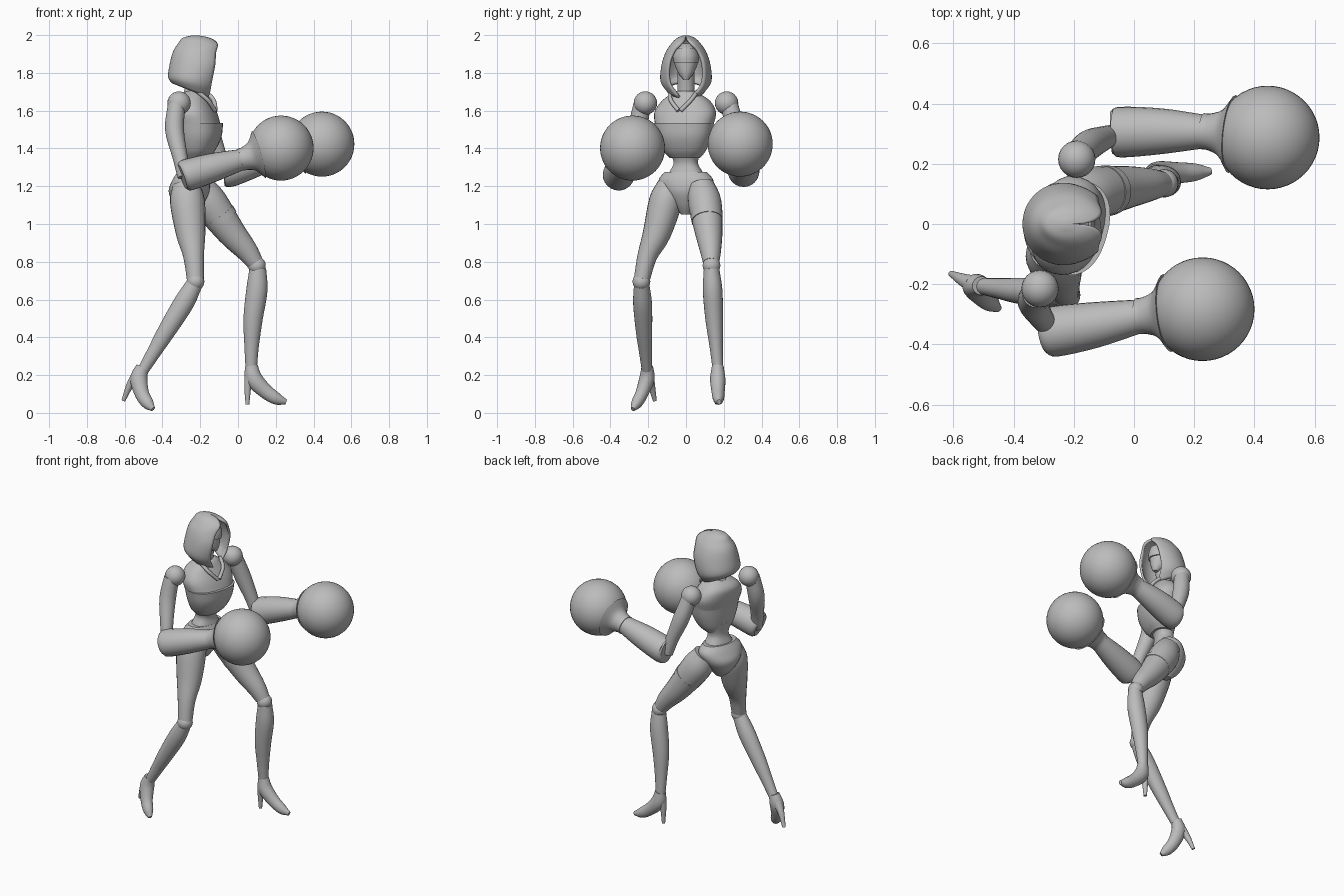
import bpy, bmesh, math
from mathutils import Vector, Matrix

if "Cube" in bpy.data.objects:
    bpy.data.objects.remove(bpy.data.objects["Cube"], do_unlink=True)

grey = bpy.data.materials.new("plain grey")
grey.use_nodes = True
grey.diffuse_color = (0.5, 0.5, 0.5, 1)
grey.node_tree.nodes["Principled BSDF"].inputs["Base Color"].default_value = (0.5, 0.5, 0.5, 1)

SIDES = 24
TWIST = Matrix.Rotation(math.radians(-16), 3, "Z")


def finish(name, bm, angle=40):
    """Turn a bmesh into a smooth shaded object."""
    bmesh.ops.recalc_face_normals(bm, faces=bm.faces)
    mesh = bpy.data.meshes.new(name)
    bm.to_mesh(mesh)
    bm.free()
    mesh.materials.append(grey)
    ob = bpy.data.objects.new(name, mesh)
    bpy.context.collection.objects.link(ob)
    bpy.ops.object.select_all(action="DESELECT")
    ob.select_set(True)
    bpy.context.view_layer.objects.active = ob
    bpy.ops.object.shade_smooth_by_angle(angle=math.radians(angle))
    return ob


def smooth_path(rows, steps=4):
    """Catmull-Rom interpolation through rows of numbers."""
    rows = [Vector(r) for r in rows]
    if len(rows) < 3:
        return rows
    ends = [rows[0] * 2 - rows[1]] + rows + [rows[-1] * 2 - rows[-2]]
    out = []
    for a, b, c, d in zip(ends, ends[1:], ends[2:], ends[3:]):
        for i in range(steps):
            t = i / steps
            out.append(b + (c - a) * (t / 2) + (a * 2 - b * 5 + c * 4 - d) * (t * t / 2)
                       + (b * 3 - a - c * 3 + d) * (t ** 3 / 2))
    return out + [rows[-1]]


def bridge(bm, rings, closed=True):
    loops = [[bm.verts.new(p) for p in ring] for ring in rings]
    for low, high in zip(loops, loops[1:]):
        n = len(low)
        for i in range(n if closed else n - 1):
            j = (i + 1) % n
            bm.faces.new((low[i], low[j], high[j], high[i]))
    return loops


def loft(name, rings):
    bm = bmesh.new()
    loops = bridge(bm, rings)
    bm.faces.new(loops[0])
    bm.faces.new(loops[-1])
    return finish(name, bm)


def limb(name, rows, wide=1.0):
    """Round section swept along rows of x, y, z, radius."""
    path = smooth_path(rows)
    pts = [Vector(p[:3]) for p in path]
    rings = []
    for i, p in enumerate(pts):
        along = (pts[min(i + 1, len(pts) - 1)] - pts[max(i - 1, 0)]).normalized()
        side = Vector((0, 1, 0))
        side = (side - along * side.dot(along)).normalized()
        up = along.cross(side)
        r = max(path[i][3], 0.004)
        rings.append([p + side * (r * wide * math.cos(a)) + up * (r * math.sin(a))
                      for a in (math.tau * k / SIDES for k in range(SIDES))])
    return loft(name, rings)


def body(name, rows, centre, turn=TWIST, power=0.85):
    """Level sections given as height, forward offset, depth radius, width radius."""
    def bend(v):
        return math.copysign(abs(v) ** power, v)
    rings = []
    for z, off, depth, width in smooth_path(rows):
        rings.append([turn @ Vector((off + depth * bend(math.cos(a)), width * bend(math.sin(a)), 0))
                      + Vector((centre, 0, z))
                      for a in (math.tau * k / 32 for k in range(32))])
    return loft(name, rings)


def ball(name, at, r, seg=32):
    bm = bmesh.new()
    bmesh.ops.create_uvsphere(bm, u_segments=seg, v_segments=seg // 2, radius=r,
                              matrix=Matrix.Translation(at))
    return finish(name, bm)


# Torso
body("bodice", [(1.35, .02, .06, .08), (1.39, .03, .085, .115), (1.46, .04, .107, .145),
                (1.535, .04, .115, .16)], -.24)
body("upper_chest", [(1.52, .035, .108, .155), (1.59, .015, .105, .165), (1.65, .0, .09, .13),
                     (1.69, .01, .06, .075), (1.705, .015, .04, .05)], -.24)
body("abdomen", [(1.2, 0, .08, .11), (1.27, 0, .066, .09), (1.33, .005, .055, .064),
                 (1.41, .02, .08, .1)], -.24)
body("pelvis", [(1.05, .0, .03, .025), (1.1, -.01, .075, .07), (1.17, -.01, .105, .125),
                (1.23, 0, .092, .148), (1.275, .005, .07, .115)], -.25, power=.95)

# Collar straps forming a V on the chest
for s in (-1, 1):
    ends = [TWIST @ Vector((x, s * y, 0)) + Vector((-.24, 0, z))
            for x, y, z in ((.125, .006, 1.6), (.1, .055, 1.655), (.05, .075, 1.7))]
    limb("collar_strap", [(*e, .011) for e in ends])

# Neck and face
limb("neck", [(-.25, 0, 1.64, .055), (-.235, 0, 1.72, .045), (-.22, 0, 1.82, .045)])
body("face", [(1.765, .045, .015, .014), (1.8, .02, .05, .042), (1.86, 0, .075, .064),
              (1.92, 0, .072, .06), (1.955, -.01, .04, .03)], -.215, Matrix.Identity(3), 1)
body("visor", [(1.855, .004, .08, .066), (1.89, .002, .082, .068), (1.93, 0, .072, .058)],
     -.215, Matrix.Identity(3), 1)

# Hood: height, tilt, centre, depth, width, half angle of the opening
hood_rows = [(1.705, .04, -.25, .1, .1, 22), (1.755, .022, -.24, .13, .135, 40),
             (1.84, 0, -.22, .143, .13, 46), (1.91, 0, -.215, .13, .108, 40),
             (1.955, 0, -.208, .11, .078, 24), (1.985, 0, -.22, .073, .048, 6),
             (1.999, 0, -.225, .015, .012, 0)]
rings = []
for z, tilt, cx, depth, width, gap in smooth_path(hood_rows):
    gap = math.radians(max(gap, 0))
    angles = [gap + (math.tau - 2 * gap) * k / 36 for k in range(37)]
    rings.append([(cx + depth * math.cos(a), width * math.sin(a), z - tilt * math.cos(a))
                  for a in angles])
bm = bmesh.new()
loops = bridge(bm, rings, closed=False)
bm.faces.new(loops[-1])
bmesh.ops.remove_doubles(bm, verts=bm.verts, dist=.0005)
hood = finish("hood", bm, 50)
shell = hood.modifiers.new("thickness", "SOLIDIFY")
shell.thickness = .014
shell.offset = -1

# Arms: shoulder ball, upper arm, forearm with flared cuff, round glove
arms = {
    "right": ((-.312, -.215, 1.64), (.228, -.283, 1.402),
              [(-.325, -.232, 1.635, .046), (-.336, -.26, 1.5, .05), (-.308, -.31, 1.36, .04),
               (-.285, -.34, 1.25, .035)],
              [(-.295, -.362, 1.25, .07), (-.265, -.357, 1.26, .084), (-.13, -.335, 1.3, .076),
               (.025, -.305, 1.343, .055)]),
    "left": ((-.19, .215, 1.64), (.444, .287, 1.423),
             [(-.185, .228, 1.635, .046), (-.15, .262, 1.5, .05), (-.1, .285, 1.36, .04),
              (-.07, .295, 1.26, .035)],
             [(-.075, .304, 1.275, .07), (-.045, .305, 1.28, .084), (.09, .308, 1.325, .076),
              (.24, .307, 1.37, .055)]),
}
for side, (shoulder, glove, upper, fore) in arms.items():
    ball(side + "_shoulder", shoulder, .062, 24)
    limb(side + "_upper_arm", upper)
    limb(side + "_forearm", fore)
    ball(side + "_glove", glove, .172, 48)
    wrist, fist = Vector(fore[-1][:3]), Vector(glove)
    cuff = [(*wrist.lerp(fist, t), r) for t, r in ((-.06, .06), (.06, .062), (.25, .08), (.42, .13))]
    limb(side + "_cuff", cuff)

# Legs: thigh, knee ball, calf, foot, spike heel
legs = {
    "right": ((-.225, -.236, .695),
              [(-.275, -.085, 1.21, .07), (-.268, -.108, 1.12, .092), (-.25, -.155, .95, .078),
               (-.235, -.205, .83, .055), (-.226, -.233, .71, .045)],
              [(-.232, -.235, .68, .044), (-.288, -.23, .58, .054), (-.38, -.222, .43, .047),
               (-.44, -.215, .33, .038), (-.5, -.207, .23, .03)],
              [(-.505, -.205, .245, .034), (-.525, -.207, .18, .045), (-.508, -.235, .1, .038),
               (-.477, -.262, .05, .032), (-.45, -.282, .02, .013)],
              [(-.535, -.2, .2, .03), (-.575, -.182, .14, .019), (-.607, -.165, .065, .01)]),
    "left": ((.1, .135, .78),
             [(-.2, .08, 1.2, .075), (-.147, .1, 1.11, .093), (-.04, .12, .96, .077),
              (.045, .13, .86, .059), (.09, .133, .795, .045)],
             [(.105, .135, .765, .044), (.1, .141, .65, .056), (.08, .149, .5, .051),
              (.072, .16, .35, .038), (.07, .168, .235, .03)],
             [(.07, .168, .25, .034), (.085, .168, .18, .045), (.145, .17, .115, .039),
              (.205, .172, .075, .032), (.255, .175, .058, .013)],
             [(.065, .166, .2, .03), (.052, .165, .14, .019), (.05, .165, .045, .01)]),
}
for side, (knee, thigh, calf, foot, heel) in legs.items():
    limb(side + "_thigh", thigh, .95)
    ball(side + "_knee", knee, .047, 24)
    limb(side + "_calf", calf, .92)
    limb(side + "_foot", foot, .9)
    limb(side + "_heel", heel)

# Thin hem around the forward thigh
limb("thigh_hem", [(-.1, .109, 1.045, .09), (-.08, .112, 1.017, .087)], .95)
